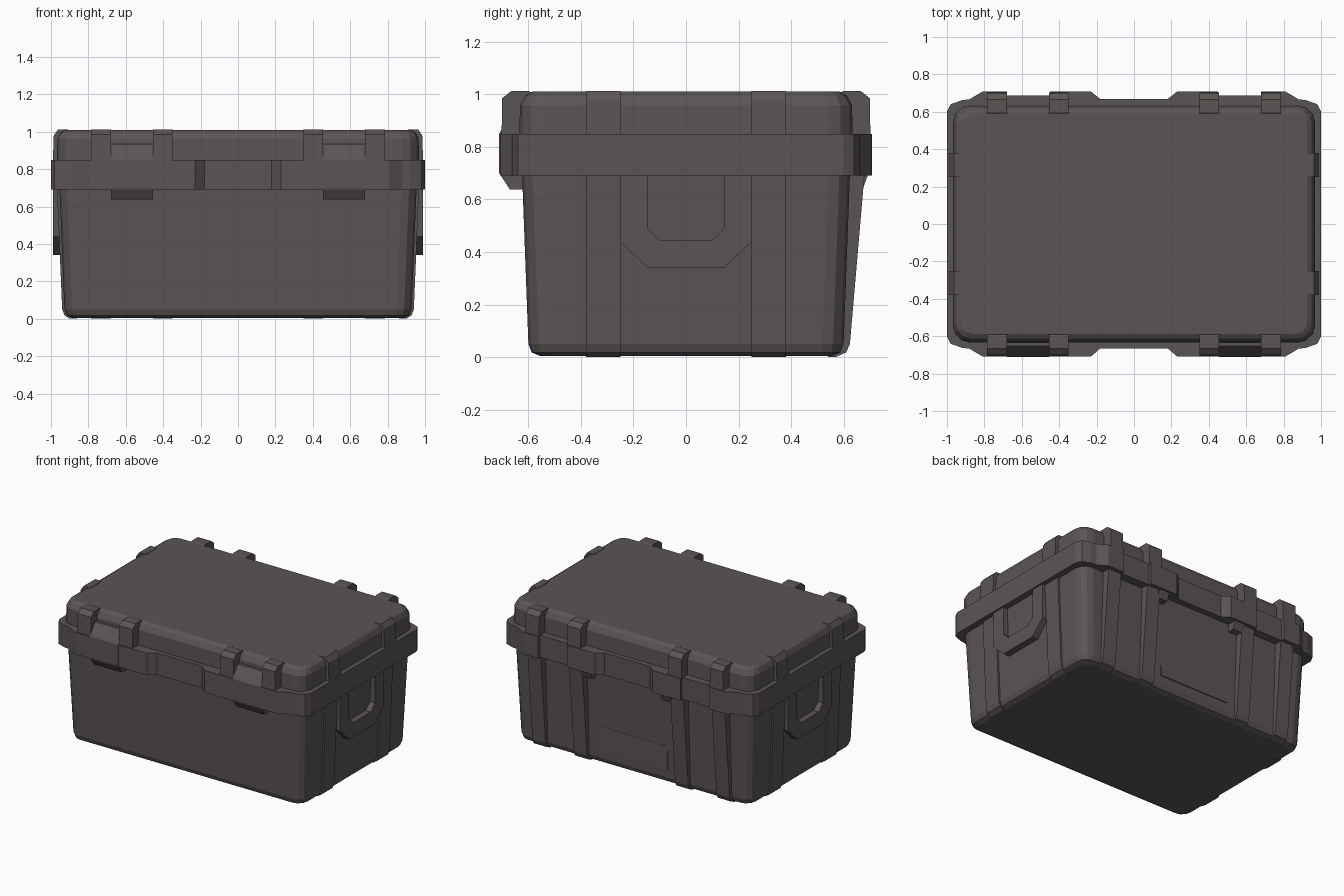
import bpy, bmesh, math

if "Cube" in bpy.data.objects:
    bpy.data.objects.remove(bpy.data.objects["Cube"])

mat = bpy.data.materials.new("dark warm grey")
mat.diffuse_color = (0.105, 0.090, 0.089, 1)
mat.use_nodes = True
mat.node_tree.nodes["Principled BSDF"].inputs["Base Color"].default_value = mat.diffuse_color


def finish(name, bm):
    bmesh.ops.recalc_face_normals(bm, faces=bm.faces)
    me = bpy.data.meshes.new(name)
    bm.to_mesh(me)
    bm.free()
    me.materials.append(mat)
    ob = bpy.data.objects.new(name, me)
    bpy.context.collection.objects.link(ob)
    return ob


def skin(name, rings):
    """Closed solid through rings of equal point count."""
    bm = bmesh.new()
    vs = [[bm.verts.new(p) for p in r] for r in rings]
    n = len(vs[0])
    for a, b in zip(vs, vs[1:]):
        for i in range(n):
            j = (i + 1) % n
            bm.faces.new((a[i], a[j], b[j], b[i]))
    bm.faces.new(vs[0])
    bm.faces.new(vs[-1])
    return finish(name, bm)


def rounded(hx, hy, z, r, seg=3):
    pts = []
    for k, (sx, sy) in enumerate([(1, 1), (-1, 1), (-1, -1), (1, -1)]):
        for i in range(seg + 1):
            a = math.radians(90 * (k + i / seg))
            pts.append((sx * (hx - r) + r * math.cos(a),
                        sy * (hy - r) + r * math.sin(a), z))
    return pts


def prism(name, pts, axis, a, b, sign=1):
    """Extrude a profile along an axis; sign flips the profile's first coordinate."""
    def put(u, v, t):
        u *= sign
        return {"x": (t, u, v), "y": (u, t, v), "z": (u, v, t)}[axis]
    return skin(name, [[put(u, v, t) for u, v in pts] for t in (a, b)])


# Tapered tub
skin("tub", [rounded(0.885, 0.555, 0.004, 0.06),
             rounded(0.915, 0.588, 0.018, 0.07),
             rounded(0.928, 0.600, 0.05, 0.08),
             rounded(0.957, 0.626, 0.75, 0.08)])

# Lid with softened top edge
skin("lid", [rounded(0.968, 0.635, 0.80, 0.09),
             rounded(0.966, 0.632, 0.96, 0.09),
             rounded(0.950, 0.612, 0.995, 0.08),
             rounded(0.925, 0.587, 1.01, 0.06)])

# Rim band: half outline with thickened latch and hinge zones, mirrored in x
front = [(0.18, -0.665), (0.23, -0.708), (0.81, -0.708), (0.88, -0.667),
         (0.92, -0.662), (0.98, -0.64), (1.0, -0.60)]
back = [(1.0, 0.60), (0.98, 0.64), (0.92, 0.662), (0.88, 0.667), (0.81, 0.708),
        (0.68, 0.708), (0.68, 0.686), (0.45, 0.686), (0.45, 0.708),
        (0.23, 0.708), (0.18, 0.668)]
half = front + back
outline = half + [(-x, y) for x, y in reversed(half)]
prism("rim_band", outline, "z", 0.692, 0.85)

# Profiles: first coordinate points outward, second is height
lid_rib = [(0.57, 0.84), (0.57, 1.0), (0.60, 1.013), (0.665, 1.013),
           (0.70, 0.985), (0.702, 0.84)]
lid_side_rib = [(0.91, 0.84), (0.91, 1.013), (0.962, 1.013), (0.985, 0.98), (0.99, 0.84)]
tub_rib = [(0.54, 0.0), (0.57, 0.0), (0.61, 0.018), (0.624, 0.05), (0.68, 0.70), (0.54, 0.70)]
tub_side_rib = [(0.86, 0.0), (0.90, 0.0), (0.928, 0.018), (0.94, 0.05),
                (0.968, 0.70), (0.86, 0.70)]
latch = [(0.60, 0.935), (0.652, 0.935), (0.70, 0.87), (0.711, 0.85),
         (0.711, 0.70), (0.67, 0.637), (0.60, 0.637)]
hinge = [(0.60, 0.637), (0.672, 0.637), (0.695, 0.70), (0.60, 0.70)]

for s in (-1, 1):
    for x0, x1 in ((0.35, 0.455), (0.68, 0.785)):
        a, b = s * x0, s * x1
        prism("front_lid_rib", lid_rib, "x", a, b, -1)
        prism("back_lid_rib", lid_rib, "x", a, b, 1)
        prism("back_tub_rib", tub_rib, "x", a, b, 1)
    prism("front_latch", latch, "x", s * 0.455, s * 0.68, -1)
    prism("hinge_lug", hinge, "x", s * 0.28, s * 0.36, 1)
    # Ribs on the two ends
    for t in (-1, 1):
        prism("end_lid_rib", lid_side_rib, "y", t * 0.25, t * 0.38, s)
        prism("end_tub_rib", tub_side_rib, "y", t * 0.25, t * 0.38, s)
    # U-shaped carry handle
    outer = [(0.25, 0.70), (0.25, 0.44), (0.145, 0.34)]
    inner = [(0.10, 0.445), (0.147, 0.49), (0.147, 0.70)]
    u = outer + [(-y, z) for y, z in reversed(outer)]
    u += [(-y, z) for y, z in reversed(inner)] + inner
    prism("carry_handle", u, "x", s * 0.92, s * 0.988)

# Raised wedge panel on the back, flush at its upper edge
prism("back_panel", [(0.59, 0.11), (0.609, 0.11), (0.610, 0.28), (0.59, 0.28)],
      "x", -0.28, 0.28)
